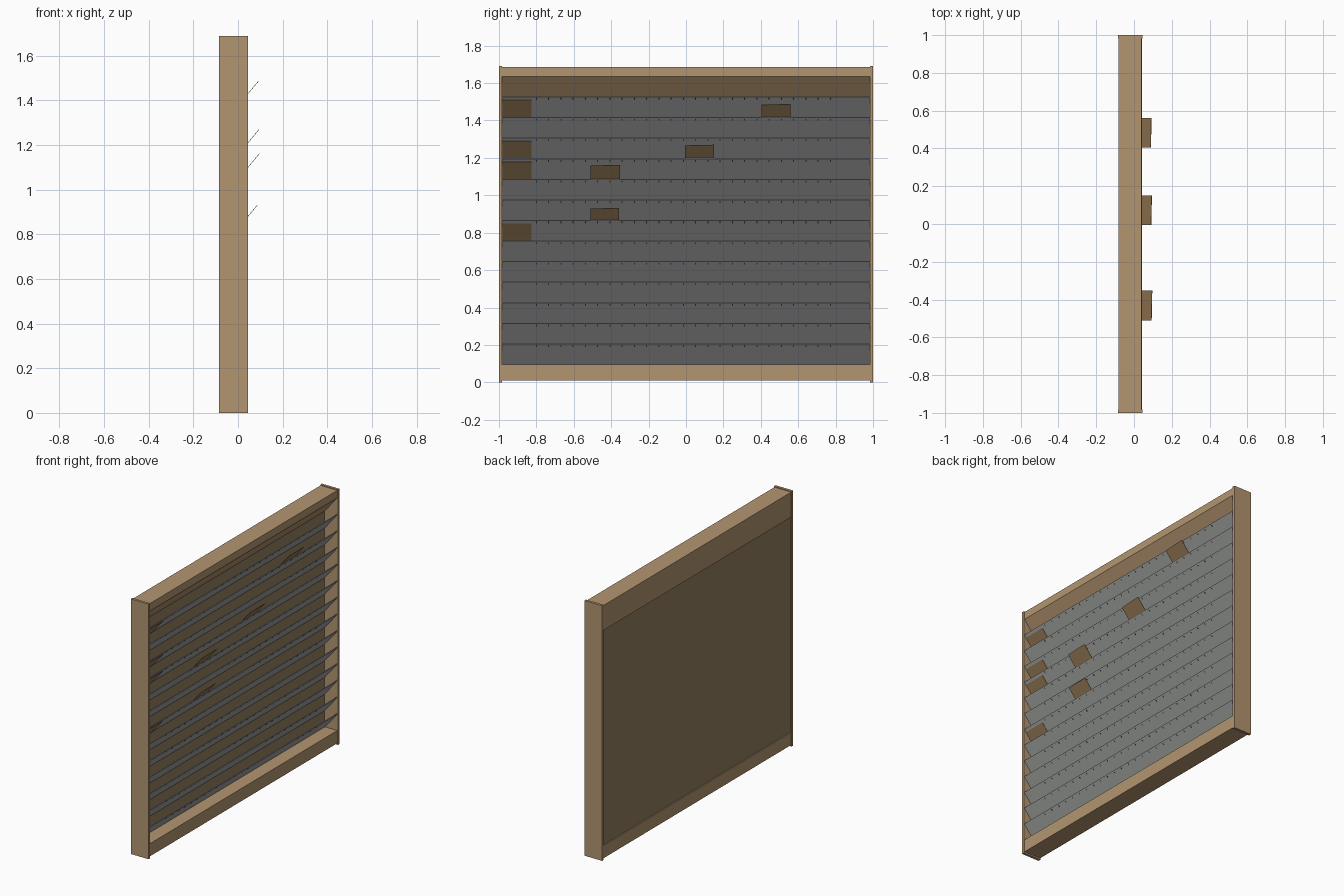
import bpy

if "Cube" in bpy.data.objects:
    bpy.data.objects.remove(bpy.data.objects["Cube"])

def material(name, rgb):
    m = bpy.data.materials.new(name)
    m.diffuse_color = (*rgb, 1)
    m.use_nodes = True
    m.node_tree.nodes["Principled BSDF"].inputs["Base Color"].default_value = m.diffuse_color
    return m

WOOD = material("wood", (0.45, 0.30, 0.16))
BACK = material("back_wood", (0.30, 0.21, 0.12))
CARD = material("card", (0.30, 0.19, 0.09))
GREY = material("slat_grey", (0.36, 0.37, 0.36))
DARK = material("tick_dark", (0.05, 0.05, 0.05))

def extrude(name, profile, spans, mat):
    """Extrude an (x, z) profile along y, once for each (y0, y1) span."""
    verts, faces, n = [], [], len(profile)
    for y0, y1 in spans:
        b = len(verts)
        verts += [(x, y0, z) for x, z in profile] + [(x, y1, z) for x, z in profile]
        faces += [[b + i for i in range(n)], [b + n + i for i in reversed(range(n))]]
        faces += [[b + i, b + n + i, b + n + (i + 1) % n, b + (i + 1) % n] for i in range(n)]
    me = bpy.data.meshes.new(name)
    me.from_pydata(verts, [], faces)
    me.materials.append(mat)
    ob = bpy.data.objects.new(name, me)
    bpy.context.collection.objects.link(ob)
    return ob

def rect(x0, x1, z0, z1):
    return [(x0, z0), (x0, z1), (x1, z1), (x1, z0)]

# Slats lean outward: top edge at the front, bottom edge at the back panel
TOP, PITCH, COUNT = 1.525, 0.11, 13
FRONT, DX, DZ = 0.042, 0.097, 0.116
L = (DX * DX + DZ * DZ) ** 0.5
UX, UZ = DX / L, DZ / L          # up along the slope
NX, NZ = UZ, -UX                 # outward normal, forward and down

def sloped(row, a, b, off, thick):
    """Profile of a strip parallel to slat `row`, a..b measured up from its top edge."""
    z = TOP - PITCH * row
    p = lambda s, o: (FRONT + UX * s + NX * o, z + UZ * s + NZ * o)
    return [p(a, off), p(b, off), p(b, off + thick), p(a, off + thick)]

# Frame
W = 0.983
for label, s in (("left", -1), ("right", 1)):
    extrude(label + "_side_panel", rect(-0.085, 0.045, 0, 1.69), [sorted((s * W, s))], WOOD)
extrude("back_panel", rect(-0.076, -0.056, 0.02, 1.67), [(-W, W)], BACK)
extrude("bottom_rail", rect(-0.083, 0.04, 0.01, 0.094), [(-W, W)], WOOD)
extrude("header_rail", [(-0.083, 1.685), (0.04, 1.685), (0.04, 1.635),
                        (-0.056, 1.52), (-0.083, 1.52)], [(-W, W)], WOOD)

# Slats with scale ticks along the upper edge
ticks = [(-0.8 + i * 0.0655 - 0.0025, -0.8 + i * 0.0655 + 0.0025) for i in range(25)]
for r in range(COUNT):
    extrude(f"slat_{r + 1}", sloped(r, -L, 0, -0.005, 0.005), [(-W, W)], GREY)
    extrude(f"scale_ticks_{r + 1}", sloped(r, -0.02, -0.008, 0, 0.0008), ticks, DARK)

# Name tags lying on the slat faces
for r in (0, 2, 3, 6):
    extrude(f"row_tag_{r + 1}", sloped(r, -L + 0.006, -0.02, 0.0005, 0.002), [(-0.98, -0.827)], CARD)

# Job cards standing in the pocket behind a slat
for i, (r, y0, y1, up) in enumerate(((1, 0.405, 0.56, 0.087), (3, -0.005, 0.15, 0.09),
                                     (4, -0.51, -0.352, 0.093), (6, -0.51, -0.357, 0.08))):
    ob = extrude(f"job_card_{i + 1}", sloped(r, -0.06, up - 0.004, -0.009, 0.002), [(y0, y1)], CARD)
    # slight skew of the top edge
    for v in ob.data.vertices:
        if v.index in (5, 6):
            v.co.x += UX * 0.005
            v.co.z += UZ * 0.005
